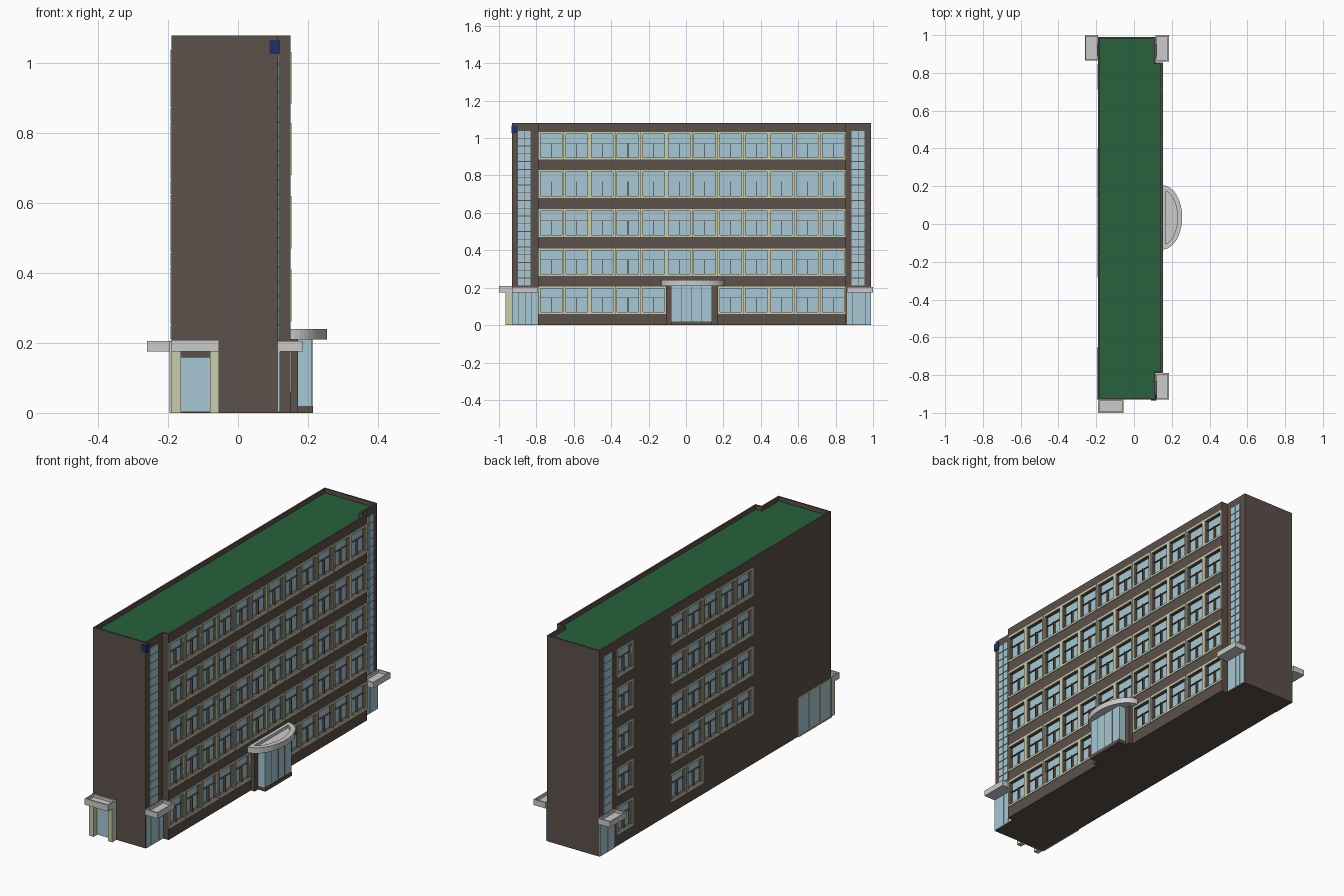
import bpy, bmesh, math
from mathutils import Vector

if "Cube" in bpy.data.objects:
    bpy.data.objects.remove(bpy.data.objects["Cube"])


def mat(name, rgb):
    m = bpy.data.materials.new(name)
    m.diffuse_color = (*rgb, 1)
    m.use_nodes = True
    m.node_tree.nodes["Principled BSDF"].inputs["Base Color"].default_value = m.diffuse_color
    return m


BROWN = mat("brown_cladding", (0.107, 0.08, 0.069))
GREEN = mat("green_roof", (0.021, 0.12, 0.046))
GLASS = mat("glass", (0.39, 0.58, 0.66))
CREAM = mat("cream_frame", (0.58, 0.61, 0.43))
NAVY = mat("navy_plate", (0.015, 0.03, 0.12))


def finish(name, bm, *mats):
    bmesh.ops.recalc_face_normals(bm, faces=bm.faces)
    me = bpy.data.meshes.new(name)
    bm.to_mesh(me)
    bm.free()
    for m in mats:
        if m:
            me.materials.append(m)
    ob = bpy.data.objects.new(name, me)
    bpy.context.collection.objects.link(ob)
    return ob


def boxes(name, items, m=None):
    """One object from many boxes (x0, x1, y0, y1, z0, z1)."""
    bm = bmesh.new()
    for x0, x1, y0, y1, z0, z1 in items:
        vs = bmesh.ops.create_cube(bm, size=1)["verts"]
        for v in vs:
            v.co = Vector(((x0 + x1) / 2 + v.co.x * (x1 - x0),
                           (y0 + y1) / 2 + v.co.y * (y1 - y0),
                           (z0 + z1) / 2 + v.co.z * (z1 - z0)))
    return finish(name, bm, m)


def tray(name, outline, z0, z1, rim, sink, *mats):
    """Extruded outline whose top is sunk inside a rim."""
    bm = bmesh.new()
    f = bm.faces.new([bm.verts.new((x, y, z0)) for x, y in outline])
    top = bmesh.ops.extrude_face_region(bm, geom=[f], use_keep_orig=True)["geom"]
    bmesh.ops.translate(bm, vec=(0, 0, z1 - z0),
                        verts=[g for g in top if isinstance(g, bmesh.types.BMVert)])
    bmesh.ops.recalc_face_normals(bm, faces=bm.faces)
    top = max(bm.faces, key=lambda g: g.calc_center_median().z)
    bmesh.ops.inset_individual(bm, faces=[top], thickness=rim)
    inner = bmesh.ops.extrude_discrete_faces(bm, faces=[top])["faces"][0]
    bmesh.ops.translate(bm, vec=(0, 0, -sink), verts=inner.verts)
    if len(mats) > 1:
        inner.material_index = 1
    return finish(name, bm, *mats)


def rect(x0, x1, y0, y1):
    return [(x0, y0), (x1, y0), (x1, y1), (x0, y1)]


XB, XF, XN = -0.19, 0.15, 0.115        # back wall, front wall, notch wall
Y0, Y1, N0, N1 = -0.93, 0.99, -0.79, 0.855
FLOORS = [(0.06, 0.207), (0.262, 0.41), (0.47, 0.62), (0.68, 0.83), (0.885, 1.033)]
W = (N1 - N0) / 12

# Building shell with notched corners, parapet and sunken roof
shell = tray("building_shell",
             [(XB, Y0), (XN, Y0), (XN, N0), (XF, N0), (XF, N1), (XN, N1), (XN, Y1), (XB, Y1)],
             0, 1.08, 0.012, 0.022, BROWN, GREEN)

# Window positions: (wall x, outward sign, y start, floor)
wins = []
for k, _ in enumerate(FLOORS):
    wins += [(XF, 1, N0 + i * W, k) for i in range(12) if k or i not in (5, 6)]
    wins += [(XB, -1, 0.402 - (i + 1) * W, k) for i in range(5 if k else 2)]
    wins.append((XB, -1, 0.71, k))

holes, frames, panes, fins = [], [], [], []
FW, DEEP = 0.011, 0.022


def slab(x, s, a, b):
    return tuple(sorted((x + s * a, x + s * b)))


for x, s, y, k in wins:
    z0, z1 = FLOORS[k]
    ya, yb, za, zb = y + FW, y + W - FW, z0 + FW, z1 - FW
    holes.append((*slab(x, s, -DEEP, 0.02), ya, yb, za, zb))
    fx = slab(x, s, -0.001, 0.003)
    frames += [(*fx, y + .001, ya, z0, z1), (*fx, yb, y + W - .001, z0, z1),
               (*fx, ya, yb, z0, za), (*fx, ya, yb, zb, z1)]
    panes.append((*slab(x, s, -DEEP, -DEEP + .004), ya, yb, za, zb))
    # sash divider in the lower part and transom above it
    ym, zm = (ya + yb) / 2, za + 0.6 * (zb - za)
    fins += [(*slab(x, s, -DEEP, -.004), ym - .0015, ym + .0015, za, zm),
             (*slab(x, s, -DEEP, -.010), ya, yb, zm - .001, zm + .001)]

cutter = boxes("window_cutter", holes)
cutter.hide_render = True
cutter.hide_viewport = True
cutter.display_type = 'WIRE'
cut = shell.modifiers.new("window_openings", 'BOOLEAN')
cut.operation = 'DIFFERENCE'
cut.solver = 'EXACT'
cut.object = cutter
boxes("window_frames", frames, CREAM)
boxes("window_glass", panes, GLASS)
boxes("window_dividers", fins, BROWN)

# Tall stair glazing: two columns of small panes on each strip
tall = []
for x, s, ya, yb in ((XN, 1, -0.90, -0.83), (XN, 1, 0.885, 0.955), (XB, -1, 0.89, 0.957)):
    cw, rh = (yb - ya) / 2, (1.04 - 0.21) / 20
    for c in range(2):
        for r in range(20):
            tall.append((*slab(x, s, -0.003, 0.003), ya + c * cw + .001, ya + (c + 1) * cw - .001,
                         0.21 + r * rh + .002, 0.21 + (r + 1) * rh - .002))
boxes("stair_glazing", tall, GLASS)

# Corner entrances: glazed doors under tray canopies
doors, posts = [], []
for name, x, s, ya, yb in (("front_corner", XN, 1, Y0, N0), ("rear_corner", XN, 1, 0.86, Y1),
                           ("back_corner", XB, -1, 0.865, Y1)):
    far = x + s * 0.07
    ymax = yb if yb < 0 else 1.0
    tray(name + "_canopy", rect(min(x, far), max(x, far), ya, ymax), 0.175, 0.205, 0.01, 0.015)
    n = 4
    w = (yb - ya) / n
    doors += [(*slab(x, s, -.002, .005), ya + i * w + .001, ya + (i + 1) * w - .001, 0.002, 0.175)
              for i in range(n)]

# Side porch on the front end
tray("porch_canopy", rect(-0.19, -0.055, -1.0, Y0), 0.175, 0.208, 0.01, 0.015)
boxes("porch_posts", [(-0.19, -0.163, -0.965, Y0, 0, 0.175),
                      (-0.08, -0.055, -0.965, Y0, 0, 0.175)], CREAM)
boxes("porch_lintel", [(-0.163, -0.08, -0.945, Y0, 0.158, 0.175)], BROWN)
doors += [(-0.163 + i * 0.0277 * 1.5 + .0005, -0.163 + (i + 1) * 0.0277 * 1.5 - .0005,
           -0.937, Y0, 0.002, 0.158) for i in range(2)]

# Large glazed opening low on the back wall
gw = (-0.66 - Y0) / 3
doors += [(XB - .003, XB + .001, Y0 + i * gw + .005, Y0 + (i + 1) * gw - .003, 0.006, 0.198)
          for i in range(3)]
fx = (XB - .006, XB + .001)
boxes("back_door_frame",
      [(*fx, Y0 + i * gw - .003 + (.003 if i == 0 else 0), Y0 + i * gw + .005, 0, 0.205) for i in range(4)]
      + [(*fx, Y0, -0.66, 0.198, 0.205), (*fx, Y0, -0.66, 0, 0.006)], CREAM)
boxes("entrance_glass", doors, GLASS)

# Main entrance: piers, plinth, glazed box and half-oval canopy
boxes("main_entrance_piers", [(XF, 0.172, -0.108, -0.08, 0, 0.21), (XF, 0.172, 0.14, 0.168, 0, 0.21)], BROWN)
boxes("main_entrance_plinth", [(XF, 0.215, -0.08, 0.14, 0, 0.02)], BROWN)
boxes("main_entrance_glass", [(XF, 0.212, -0.08, 0.14, 0.02, 0.21)], GLASS)
boxes("main_entrance_mullions", [(0.211, 0.2135, y - .001, y + .001, 0.02, 0.21)
                                 for y in (-0.025, 0.03, 0.085)], BROWN)
oval = [(XF + 0.105 * math.sin(math.pi * i / 24), 0.035 - 0.17 * math.cos(math.pi * i / 24))
        for i in range(25)]
tray("main_canopy", oval, 0.21, 0.24, 0.025, 0.015)

# Blank number plates on the front corner
boxes("corner_plates", [(0.09, 0.119, -0.934, Y0, 1.027, 1.067),
                        (XN, 0.119, -0.93, -0.902, 1.027, 1.067)], NAVY)
